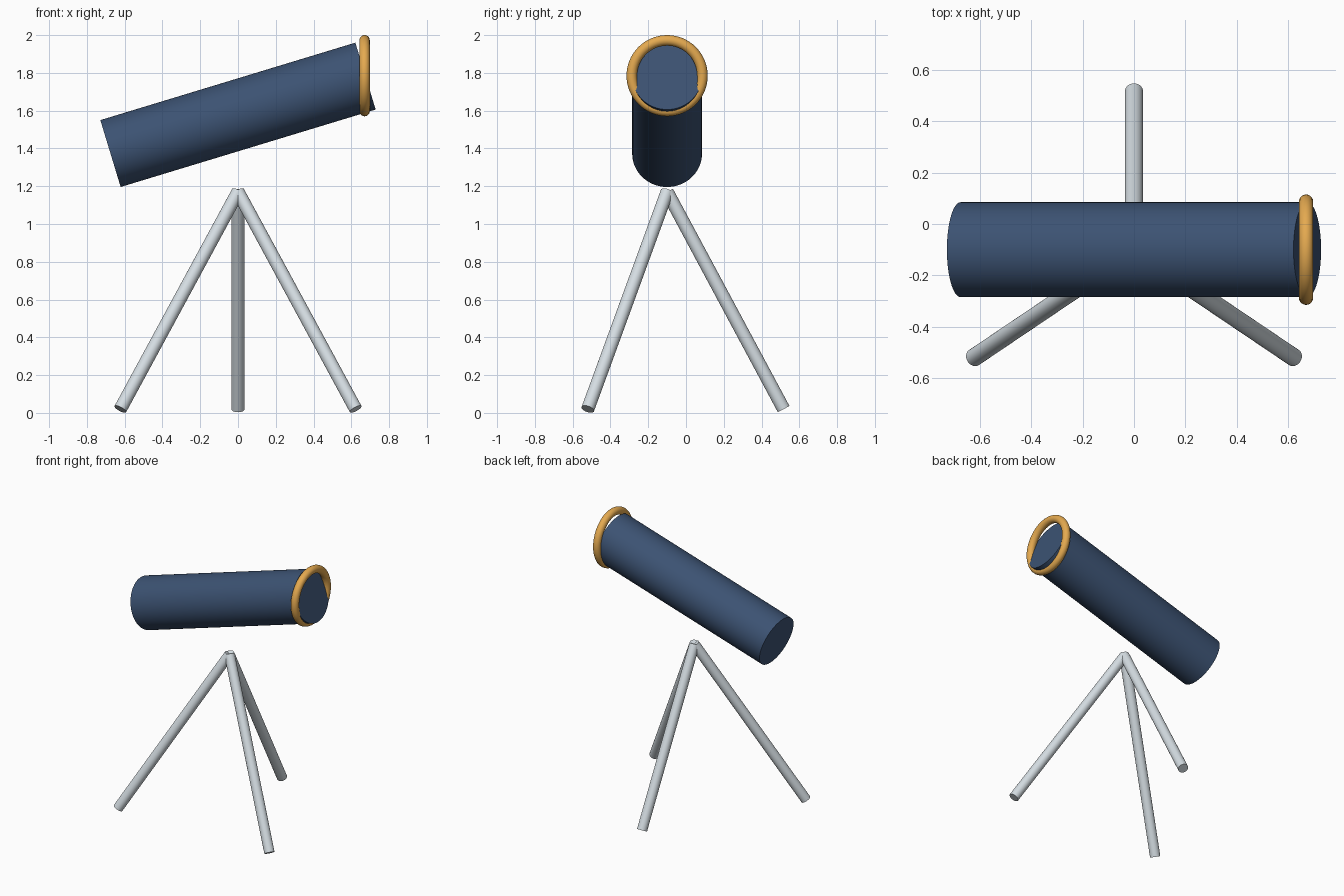
import bpy
from math import radians
from mathutils import Vector

if "Cube" in bpy.data.objects:
    bpy.data.objects.remove(bpy.data.objects["Cube"])


def material(name, rgb):
    m = bpy.data.materials.new(name)
    m.diffuse_color = (*rgb, 1)
    m.use_nodes = True
    m.node_tree.nodes["Principled BSDF"].inputs["Base Color"].default_value = m.diffuse_color
    return m


BLUE = material("navy", (0.045, 0.085, 0.17))
GOLD = material("gold", (0.78, 0.40, 0.08))
STEEL = material("steel", (0.66, 0.72, 0.76))


def finish(name, mat):
    ob = bpy.context.object
    ob.name = name
    ob.data.materials.append(mat)
    bpy.ops.object.shade_smooth_by_angle(angle=radians(35))
    return ob


def rod(name, a, b, radius, mat, sides=48):
    a, b = Vector(a), Vector(b)
    d = b - a
    bpy.ops.mesh.primitive_cylinder_add(
        vertices=sides, radius=radius, depth=d.length, location=(a + b) / 2,
        rotation=d.to_track_quat('Z', 'Y').to_euler())
    return finish(name, mat)


# Tilted main tube
rod("telescope_tube", (-0.675, -0.1, 1.373), (0.675, -0.1, 1.783), 0.185, BLUE, 64)

# Upright ring around the raised end
bpy.ops.mesh.primitive_torus_add(
    major_radius=0.187, minor_radius=0.028, major_segments=64, minor_segments=20,
    location=(0.67, -0.1, 1.785), rotation=(0, radians(90), 0))
finish("lens_ring", GOLD)

# Tripod legs meeting below the tube
apex = (0, -0.1, 1.17)
feet = {"left_leg": (-0.623, -0.52, 0.02),
        "right_leg": (0.623, -0.52, 0.02),
        "back_leg": (0, 0.517, 0.02)}
for name, foot in feet.items():
    rod(name, foot, apex, 0.035, STEEL, 32)
